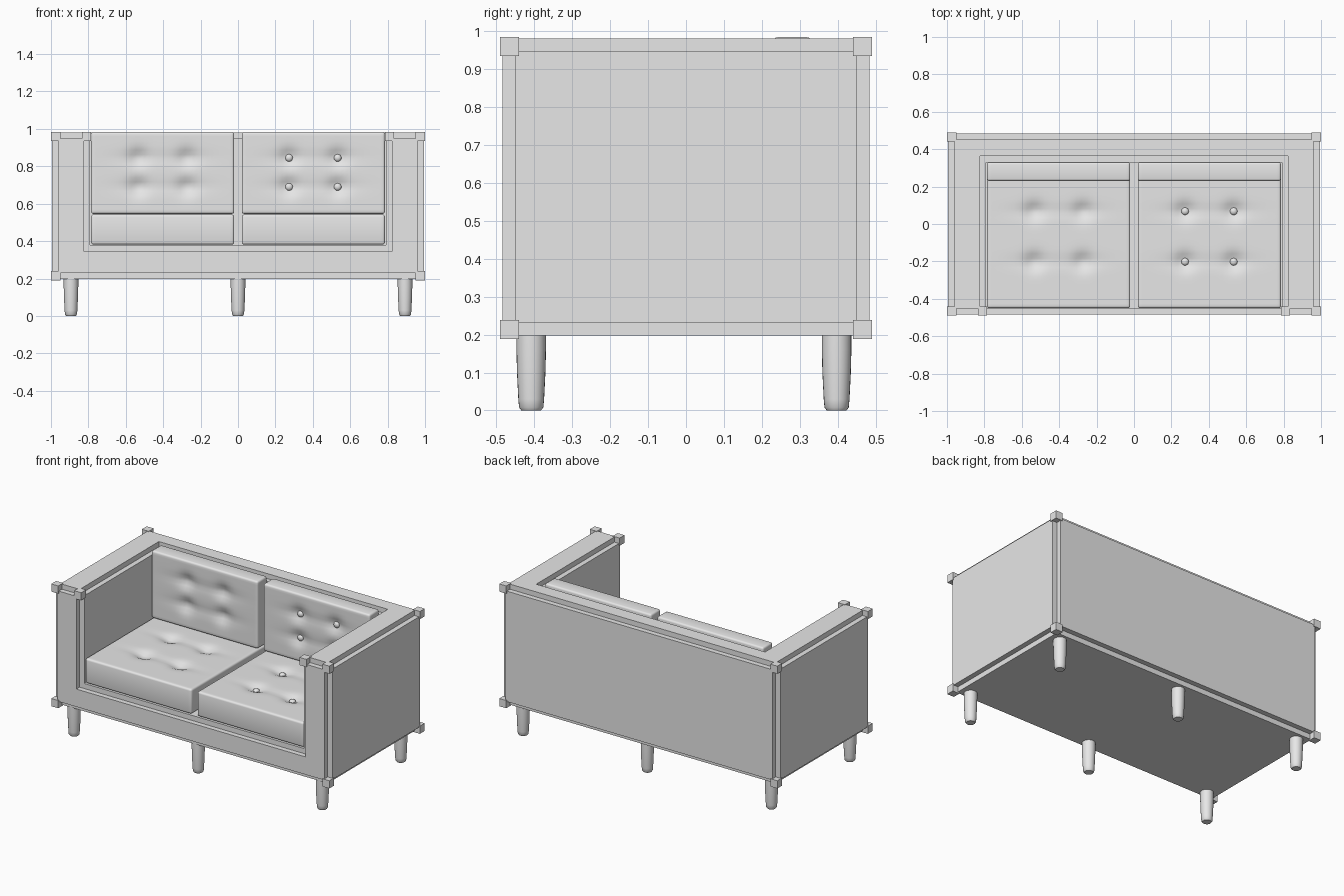
import bpy, bmesh, math
from mathutils import Matrix, Vector

if "Cube" in bpy.data.objects:
    bpy.data.objects.remove(bpy.data.objects["Cube"])

grey = bpy.data.materials.new("light grey")
grey.diffuse_color = (0.8, 0.8, 0.8, 1)
grey.use_nodes = True
grey.node_tree.nodes["Principled BSDF"].inputs["Base Color"].default_value = grey.diffuse_color


def finish(name, bm, smooth=False):
    bmesh.ops.recalc_face_normals(bm, faces=bm.faces)
    me = bpy.data.meshes.new(name)
    bm.to_mesh(me)
    bm.free()
    ob = bpy.data.objects.new(name, me)
    bpy.context.collection.objects.link(ob)
    me.materials.append(grey)
    bpy.ops.object.select_all(action='DESELECT')
    ob.select_set(True)
    bpy.context.view_layer.objects.active = ob
    if smooth:
        bpy.ops.object.shade_smooth_by_angle(angle=math.radians(50))
    return ob


def box(name, lo, hi):
    lo, hi = Vector(lo), Vector(hi)
    bm = bmesh.new()
    bmesh.ops.create_cube(bm, size=1)
    for v in bm.verts:
        v.co = (lo + hi) / 2 + Vector(a * b for a, b in zip(v.co, hi - lo))
    return finish(name, bm)


def cut(target, lo, hi):
    cutter = box("cutter", lo, hi)
    cutter.hide_render = True
    mod = target.modifiers.new("cut", 'BOOLEAN')
    mod.operation = 'DIFFERENCE'
    mod.solver = 'EXACT'
    mod.object = cutter
    bpy.context.view_layer.objects.active = target
    bpy.ops.object.modifier_apply(modifier=mod.name)
    bpy.data.objects.remove(cutter)


# Frame: a box with the seat opening cut out
X, Y, Z0, Z1 = 0.994, 0.484, 0.197, 0.981
IX, IY, IZ = 0.79, 0.33, 0.378
N = 0.033
frame = box("sofa_frame", (-X, -Y, Z0), (X, Y, Z1))
cut(frame, (-IX, -1, IZ), (IX, IY, 2))


# Square rebates along the outer edges and the edges of the opening
def rebate(a, b):
    n = Vector((N, N, N))
    cut(frame, Vector(a) - n, Vector(b) + n)


for s in (-1, 1):
    for z in (Z0, Z1):
        rebate((-X, s * Y, z), (X, s * Y, z))
        rebate((s * X, -Y, z), (s * X, Y, z))
    for t in (-1, 1):
        rebate((s * X, t * Y, Z0), (s * X, t * Y, Z1))
    rebate((s * IX, -Y, Z1), (s * IX, IY, Z1))
    rebate((s * IX, -Y, IZ), (s * IX, -Y, Z1))
rebate((-IX, IY, Z1), (IX, IY, Z1))
rebate((-IX, -Y, IZ), (IX, -Y, IZ))

# Small corner blocks
C = 0.025


def corner(name, x, y, z):
    box(name, (x - C, y - C, z - C), (x + C, y + C, z + C))


for sx in (-1, 1):
    for y in (-0.465, 0.465):
        for z in (0.214, 0.959):
            corner("corner_block", sx * 0.975, y, z)
    corner("arm_corner_block", sx * 0.81, -0.465, 0.959)


# Tufted cushion, built lying flat around its own centre
def cushion(name, w, d, h, tufts, matrix):
    bm = bmesh.new()
    bmesh.ops.create_grid(bm, x_segments=32, y_segments=round(32 * d / w), size=0.5)
    for v in bm.verts:
        x, y = v.co.x * w, v.co.y * d
        dip = 0
        for tx, ty in tufts:
            dx, dy = x - tx, y - ty
            dip += 0.022 * math.exp(-(dx * dx + dy * dy) / 0.0022)
            dip += 0.007 * math.exp(-dx * dx / 0.018 - dy * dy / 0.0009)
        v.co = (x, y, h - dip)
    rim = [e for e in bm.edges if e.is_boundary]
    new = bmesh.ops.extrude_edge_only(bm, edges=rim)["geom"]
    for v in new:
        if isinstance(v, bmesh.types.BMVert):
            v.co.z = 0
    bmesh.ops.holes_fill(bm, edges=[e for e in bm.edges if e.is_boundary], sides=0)
    bmesh.ops.recalc_face_normals(bm, faces=bm.faces)
    sharp = [e for e in bm.edges if len(e.link_faces) == 2 and e.calc_face_angle() > 1.1]
    bmesh.ops.bevel(bm, geom=sharp, offset=0.012, segments=3, profile=0.5, affect='EDGES')
    bm.transform(matrix)
    finish(name, bm, True)


def button(name, loc, matrix):
    bm = bmesh.new()
    bmesh.ops.create_uvsphere(bm, u_segments=16, v_segments=10, radius=0.02)
    bmesh.ops.scale(bm, vec=(1, 1, 0.7), verts=bm.verts)
    bmesh.ops.translate(bm, vec=loc, verts=bm.verts)
    bm.transform(matrix)
    finish(name, bm, True)


# Seat and back cushions; only the right-hand pair has buttons
W, CX = 0.765, 0.403
for s, side in ((-1, "left"), (1, "right")):
    seat_m = Matrix.Translation((s * CX, -0.0625, 0.382))
    back_m = Matrix.Translation((s * CX, 0.33, 0.765)) @ Matrix.Rotation(math.pi / 2, 4, 'X')
    xs = (-0.13, 0.13)
    seat_t = [(x, y + 0.0625) for x in xs for y in (0.068, -0.202)]
    back_t = [(x, z - 0.765) for x in xs for z in (0.845, 0.69)]
    cushion(side + "_seat_cushion", W, 0.775, 0.16, seat_t, seat_m)
    cushion(side + "_back_cushion", W, 0.438, 0.1, back_t, back_m)
    if s > 0:
        for x, y in seat_t:
            button("seat_button", (x, y, 0.137), seat_m)
        for x, y in back_t:
            button("back_button", (x, y, 0.077), back_m)

# Six tapered round legs, lathed from a profile
PROFILE = [(0.039, 0.21), (0.039, 0.16), (0.0375, 0.1), (0.034, 0.03),
           (0.032, 0.008), (0.026, 0.0)]
SIDES = 24
for x in (-0.893, 0, 0.893):
    for y in (-0.408, 0.397):
        bm = bmesh.new()
        rings = [[bm.verts.new((x + r * math.cos(2 * math.pi * i / SIDES),
                                y + r * math.sin(2 * math.pi * i / SIDES), z))
                  for i in range(SIDES)] for r, z in PROFILE]
        for a, b in zip(rings, rings[1:]):
            for i in range(SIDES):
                j = (i + 1) % SIDES
                bm.faces.new((a[i], a[j], b[j], b[i]))
        bm.faces.new(rings[0])
        bm.faces.new(rings[-1])
        finish("front_leg" if y < 0 else "back_leg", bm, True)
